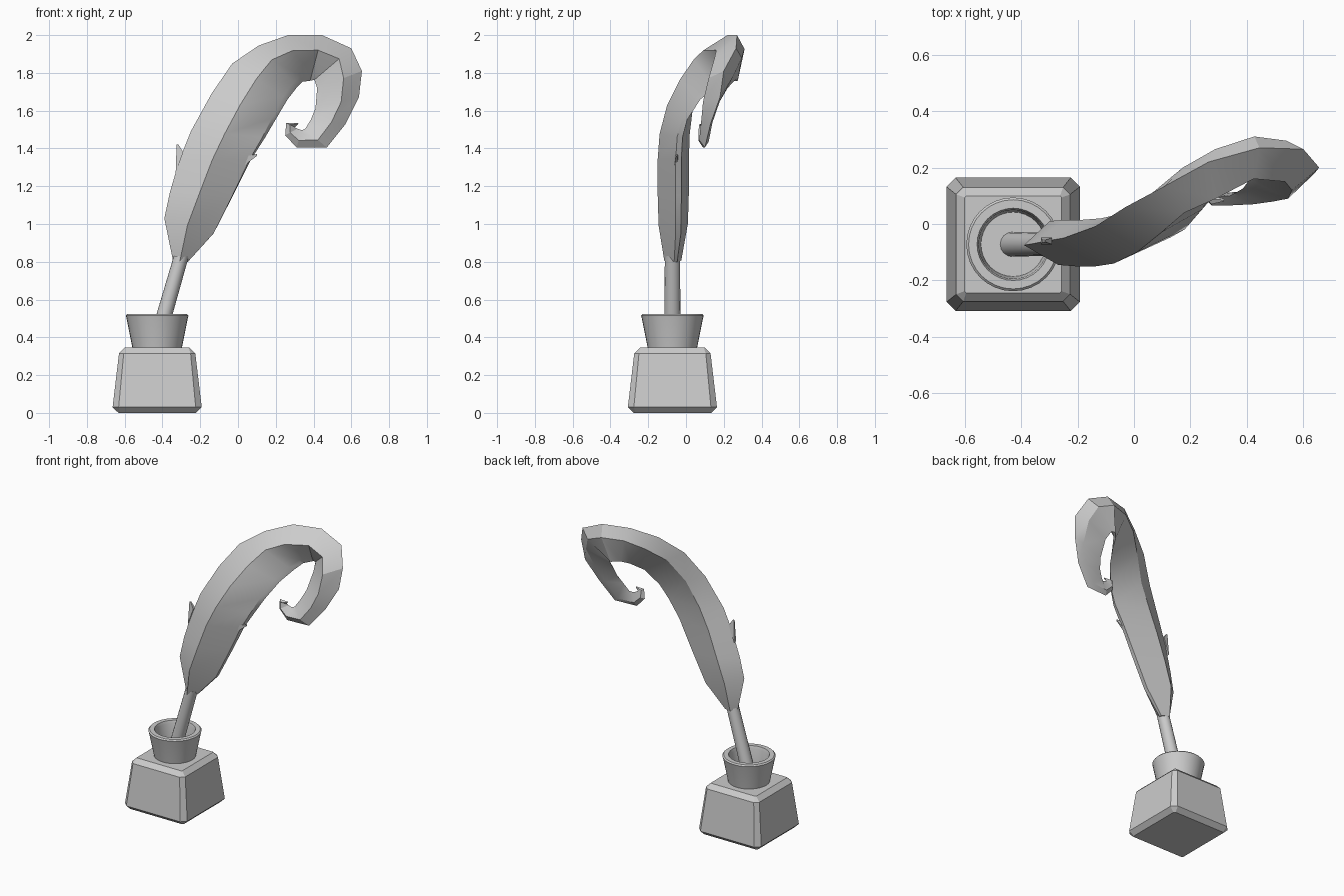
import bpy, bmesh, math
from mathutils import Vector

cube = bpy.data.objects.get("Cube")
if cube:
    bpy.data.objects.remove(cube, do_unlink=True)

grey = bpy.data.materials.new("light_grey")
grey.use_nodes = True
grey.diffuse_color = (0.6, 0.6, 0.6, 1)
grey.node_tree.nodes["Principled BSDF"].inputs["Base Color"].default_value = (0.6, 0.6, 0.6, 1)

POT = Vector((-0.428, -0.072, 0))


def loft(name, rings, angle=30):
    """Skin a list of equal-length closed rings and cap both ends."""
    bm = bmesh.new()
    loops = [[bm.verts.new(p) for p in ring] for ring in rings]
    n = len(loops[0])
    for a, b in zip(loops, loops[1:]):
        for i in range(n):
            j = (i + 1) % n
            bm.faces.new((a[i], a[j], b[j], b[i]))
    bm.faces.new(loops[0][::-1])
    bm.faces.new(loops[-1])
    bmesh.ops.recalc_face_normals(bm, faces=bm.faces[:])
    mesh = bpy.data.meshes.new(name)
    bm.to_mesh(mesh)
    bm.free()
    mesh.materials.append(grey)
    obj = bpy.data.objects.new(name, mesh)
    bpy.context.collection.objects.link(obj)
    bpy.ops.object.select_all(action='DESELECT')
    obj.select_set(True)
    bpy.context.view_layer.objects.active = obj
    bpy.ops.object.shade_smooth_by_angle(angle=math.radians(angle))
    return obj


def circle(centre, r, n=32):
    return [Vector(centre) + Vector((r * math.cos(math.tau * i / n), r * math.sin(math.tau * i / n), 0))
            for i in range(n)]


def chamfered_square(h, c, z):
    k = h - c
    corners = [(h, -k), (h, k), (k, h), (-k, h), (-h, k), (-h, -k), (-k, -h), (k, -h)]
    return [POT + Vector((x, y, z)) for x, y in corners]


# Ink bottle body with chamfered edges
loft("bottle_body", [chamfered_square(*s) for s in
                     [(0.205, 0.01, 0), (0.236, 0.032, 0.03), (0.202, 0.025, 0.315), (0.172, 0.006, 0.345)]])

# Flared neck, hollow inside
neck = [(0.13, 0.34), (0.163, 0.505), (0.166, 0.515), (0.158, 0.523),
        (0.128, 0.523), (0.122, 0.505), (0.114, 0.38)]
loft("bottle_neck", [circle(POT + Vector((0, 0, z)), r) for r, z in neck])

# Quill shaft
shaft = [(-0.43, 0.38, 0.044), (-0.3, 0.83, 0.04)]
loft("quill_shaft", [circle((x, POT.y, z), r, 16) for x, z, r in shaft])

# Feather stations: outer x, z; inner x, z; depth of outer edge, front ridge, back ridge
stations = [
    (-.345, .81, -.265, .80, -.07, -.115, -.025),
    (-.39, 1.03, -.13, .95, -.075, -.145, .01),
    (-.36, 1.17, -.03, 1.15, -.07, -.15, .015),
    (-.31, 1.34, .06, 1.34, -.06, -.15, .015),
    (-.25, 1.49, .13, 1.46, -.05, -.14, .02),
    (-.14, 1.69, .18, 1.56, -.01, -.1, .04),
    (-.03, 1.85, .24, 1.675, .06, -.03, .11),
    (.11, 1.945, .29, 1.745, .135, .04, .2),
    (.265, 2, .33, 1.785, .22, .09, .265),
    (.445, 2, .39, 1.79, .27, .16, .31),
    (.6, 1.93, .43, 1.785, .265, .15, .295),
    (.656, 1.81, .45, 1.73, .2, .12, .25),
    (.64, 1.67, .44, 1.62, .18, .09, .18),
    (.57, 1.53, .41, 1.55, .13, .08, .14),
    (.47, 1.405, .37, 1.49, .1, .07, .12),
    (.31, 1.405, .335, 1.485, .09, .065, .11),
    (.25, 1.47, .305, 1.5, .09, .065, .11),
    (.255, 1.535, .295, 1.515, .09, .07, .1),
    (.32, 1.535, .315, 1.525, .085, .08, .09),
]
rings = []
for i, (ox, oz, ix, iz, yo, yf, yb) in enumerate(stations):
    depth = yb - yf
    outer, inner = Vector((ox, yo, oz)), Vector((ix, yf + 0.58 * depth, iz))
    front = outer.lerp(inner, 0.38 if oz > 1.9 else 0.47)
    back = outer.lerp(inner, 0.35)
    # The inner edge is blunt, and thickens towards the curl
    blunt = outer.lerp(inner, 1 + 0.15 * min(1, i / 8) ** 2)
    front.y, back.y, blunt.y = yf, yb, inner.y + 0.18 * depth
    rings.append([outer, front, inner, blunt, back])
loft("feather_vane", rings, 24)


# Small split barbs on both edges
def barb(name, low, high, tip, y):
    loft(name, [[(x, y - t, z), (x, y + t, z), (u, y + t, w), (u, y - t, w)]
                for (x, z), (u, w), t in [(low, high, 0.012), (tip[0], tip[1], 0.003)]])


barb("outer_barb", (-.33, 1.27), (-.29, 1.38), ((-.325, 1.42), (-.315, 1.42)), -.06)
barb("inner_barb", (.02, 1.3), (.05, 1.36), ((.1, 1.36), (.1, 1.37)), -.05)
